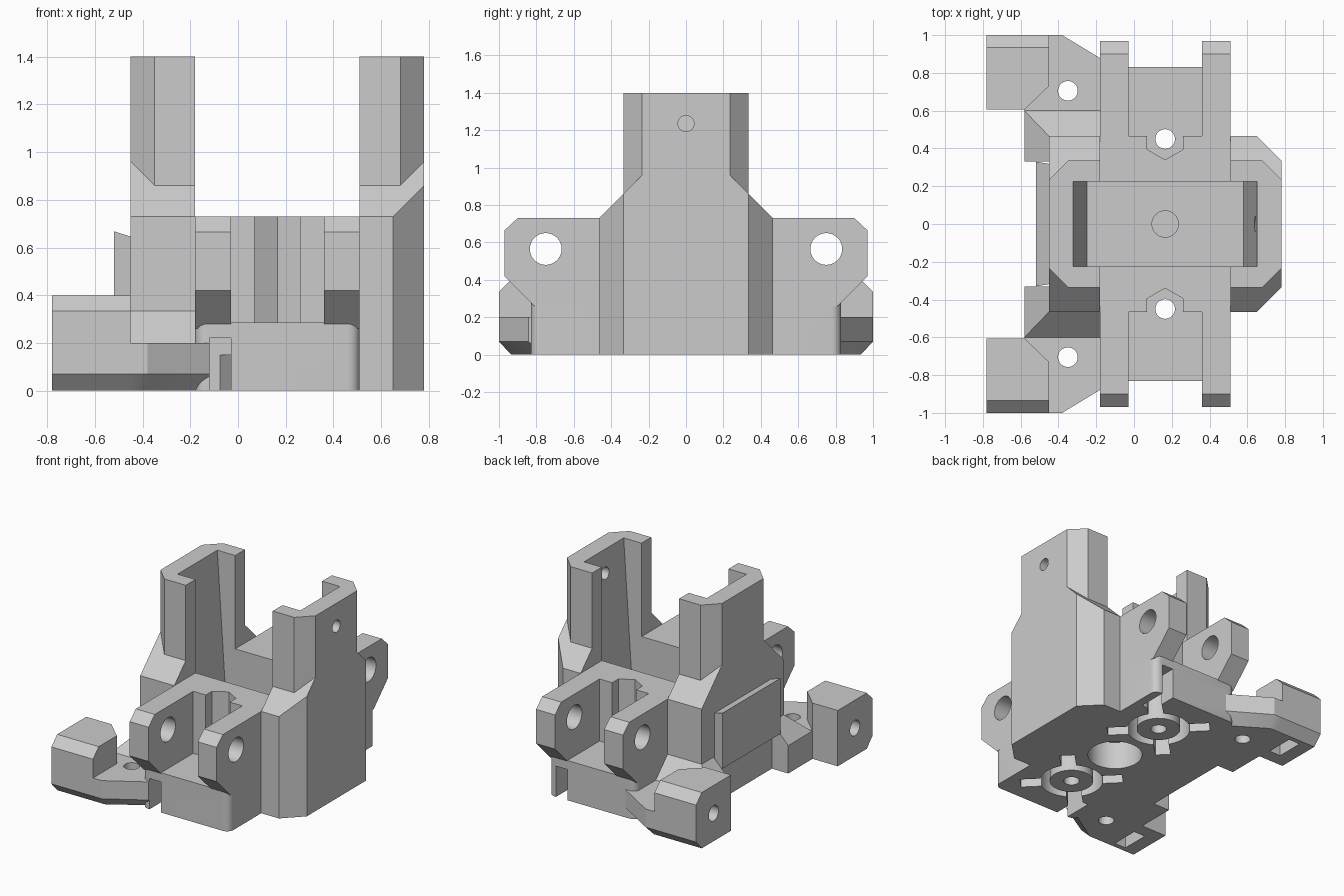
import bpy, bmesh, math
from mathutils import Vector, Matrix

if "Cube" in bpy.data.objects:
    bpy.data.objects.remove(bpy.data.objects["Cube"])

CX = 0.165          # axis of the central column
LEFT, RIGHT = -0.45, 0.78

grey = bpy.data.materials.new("plain_grey")
grey.use_nodes = True
grey.diffuse_color = (0.6, 0.6, 0.6, 1)
grey.node_tree.nodes["Principled BSDF"].inputs["Base Color"].default_value = (0.6, 0.6, 0.6, 1)


def make(name, bm):
    bmesh.ops.recalc_face_normals(bm, faces=bm.faces)
    mesh = bpy.data.meshes.new(name)
    bm.to_mesh(mesh)
    bm.free()
    mesh.materials.append(grey)
    ob = bpy.data.objects.new(name, mesh)
    bpy.context.scene.collection.objects.link(ob)
    return ob


def hull(name, points):
    """Convex solid around the points."""
    bm = bmesh.new()
    for p in points:
        bm.verts.new(p)
    res = bmesh.ops.convex_hull(bm, input=bm.verts)
    junk = [g for g in res["geom_interior"] if isinstance(g, bmesh.types.BMVert)]
    bmesh.ops.delete(bm, geom=junk, context="VERTS")
    bmesh.ops.dissolve_limit(bm, angle_limit=0.01, verts=bm.verts, edges=bm.edges)
    return make(name, bm)


def box(name, x0, x1, y0, y1, z0, z1):
    return hull(name, [(x, y, z) for x in (x0, x1) for y in (y0, y1) for z in (z0, z1)])


def prism(name, outline, lo, hi, axis="z"):
    """Convex outline pulled along z, or a (y, z) outline pulled along x."""
    if axis == "z":
        return hull(name, [(a, b, h) for a, b in outline for h in (lo, hi)])
    return hull(name, [(h, a, b) for a, b in outline for h in (lo, hi)])


def ring(cx, cy, r, n=32, turn=0.0):
    return [(cx + r * math.cos(turn + math.tau * i / n),
             cy + r * math.sin(turn + math.tau * i / n)) for i in range(n)]


def apply_bool(ob, tool, op):
    mod = ob.modifiers.new("bool", "BOOLEAN")
    mod.operation, mod.solver, mod.object = op, "EXACT", tool
    bpy.context.view_layer.objects.active = ob
    bpy.ops.object.modifier_apply(modifier=mod.name)
    bpy.data.objects.remove(tool)


# Column: wide foot with sloped shoulders, square on the right, chamfered on the left
foot = [(LEFT, -0.465), (LEFT, 0.465), (0.65, 0.465), (RIGHT, 0.335), (RIGHT, -0.335), (0.65, -0.465)]
holder = prism("holder_body", foot, 0, 0.965)
bm = bmesh.new()
bm.from_mesh(holder.data)
for s in (-1, 1):
    geom = bm.verts[:] + bm.edges[:] + bm.faces[:]
    bmesh.ops.bisect_plane(bm, geom=geom, plane_co=(0, s * 0.465, 0.73),
                           plane_no=(0, s, 1), clear_outer=True)
    bmesh.ops.holes_fill(bm, edges=[e for e in bm.edges if e.is_boundary])
bmesh.ops.recalc_face_normals(bm, faces=bm.faces)
bm.to_mesh(holder.data)
bm.free()


def add(tool):
    apply_bool(holder, tool, "UNION")


def cut(tool):
    apply_bool(holder, tool, "DIFFERENCE")


# Towers
tower = [(x, s * y) for s in (-1, 1)
         for x, y in ((LEFT, 0.235), (-0.35, 0.335), (0.68, 0.335), (RIGHT, 0.235))]
add(prism("tower", tower, 0, 1.4))
cut(box("tower_gap", -0.18, 0.51, -0.6, 0.6, 0.73, 1.5))

# Base block with rounded upright corners
r = 0.05
base = [p for sx in (-0.18 + r, 0.51 - r) for sy in (-0.83 + r, 0.83 - r) for p in ring(sx, sy, r, 24)]
add(prism("base_block", base, 0, 0.285))

# Label pad on the right side
add(hull("side_pad", [(x, s * y, z) for s in (-1, 1) for x, y, z in (
    (-0.40, 0.31, 0.63), (-0.52, 0.33, 0.668), (-0.52, 0.33, 0.27), (-0.40, 0.31, 0.29))]))

for s in (-1, 1):
    # Clevis lugs
    lug = [(0.4, 0.73), (0.9, 0.73), (0.97, 0.665), (0.97, 0.42), (0.81, 0.26), (0.4, 0.26)]
    for x in (-0.18, 0.36):
        add(prism("clevis_lug", [(s * y, z) for y, z in lug], x, x + 0.15, "x"))

    # Foot plate of the arm, with bevelled underside
    edge = [(-0.58, 1.0), (-0.38, 1.0), (-0.18, 0.83), (-0.1, 0.83), (-0.1, 0.33), (-0.58, 0.33)]
    under = [(-0.58, 0.935), (-0.40, 0.935), (-0.18, 0.745), (-0.1, 0.745), (-0.1, 0.33), (-0.58, 0.33)]
    add(hull("arm_plate", [(x, s * y, z) for x, y in edge for z in (0.07, 0.2)]
             + [(x, s * y, 0) for x, y in under]))

    # Hipped gusset against the column
    add(hull("gusset", [(x, s * y, z) for x, y, z in (
        (-0.58, 0.6, 0.1), (-0.58, 0.33, 0.1), (-0.18, 0.6, 0.1), (-0.18, 0.33, 0.1),
        (-0.58, 0.6, 0.2), (-0.58, 0.33, 0.2), (-0.18, 0.6, 0.2),
        (-0.45, 0.465, 0.335), (-0.45, 0.33, 0.335), (-0.18, 0.465, 0.335), (-0.18, 0.33, 0.335))]))

    # End block of the arm
    inner = [(-0.45, 0.73), (-0.58, 0.605), (-0.78, 0.605)]
    block = [(x, s * y, z) for x, y in inner for z in (0, 0.4)]
    block += [(x, s * y, z) for x in (-0.78, -0.45)
              for y, z in ((0.935, 0), (1, 0.07), (1, 0.335), (0.935, 0.4))]
    add(hull("arm_block", block))

# Tapered channel down between the towers, with a dimple in its floor
cut(hull("channel", [(x, y, z) for y in (-0.225, 0.225)
                     for x, z in ((-0.325, 1.45), (0.655, 1.45), (-0.25, 0.3), (0.58, 0.3))]))
cut(prism("floor_dimple", ring(CX, 0, 0.07), 0.27, 0.35))
cut(prism("centre_bore", ring(CX, 0, 0.18, 48), -0.1, 0.2))
cut(prism("tower_pin_hole", ring(0, 1.235, 0.043), 0.55, 0.9, "x"))

for s in (-1, 1):
    y = s * 0.45
    # Nut slot open to the notch between the lugs
    cut(prism("nut_slot", ring(CX, y, 0.11, 6, math.pi / 6), 0.285, 0.8))
    # Annular recess below, with diagonal relief slots and a boss in the middle
    cut(prism("recess", ring(CX, y, 0.21, 48), -0.1, 0.22))
    for k in range(4):
        slot = box("relief_slot", 0.17, 0.34, -0.05, 0.05, -0.1, 0.15)
        slot.data.transform(Matrix.Translation(Vector((CX, y, 0)))
                            @ Matrix.Rotation(math.pi / 4 + k * math.pi / 2, 4, "Z"))
        cut(slot)
    add(prism("bolt_boss", ring(CX, y, 0.145), 0, 0.25))
    cut(prism("bolt_hole", ring(CX, y, 0.052), -0.1, 0.5))
    ex = CX + s * 0.24
    cut(box("exit_slot", ex - 0.045, ex + 0.045, s * 0.62, s * 0.9, -0.1, 0.22))

    # Lug pin, arm screw hole, end screw hole and its nut trap
    cut(prism("lug_hole", ring(s * 0.75, 0.565, 0.085), -0.3, 0.6, "x"))
    cut(prism("arm_hole", ring(-0.35, s * 0.705, 0.052), -0.1, 0.38))
    cut(prism("end_hole", ring(s * 0.8, 0.2, 0.055), -0.9, -0.52, "x"))
    cut(box("nut_trap", -0.68, -0.59, s * 0.7, s * 0.9, -0.1, 0.3))

# Tidy shading: round holes smooth, edges sharp
bpy.ops.object.select_all(action="DESELECT")
holder.select_set(True)
bpy.context.view_layer.objects.active = holder
bpy.ops.object.shade_smooth_by_angle(angle=math.radians(25))
